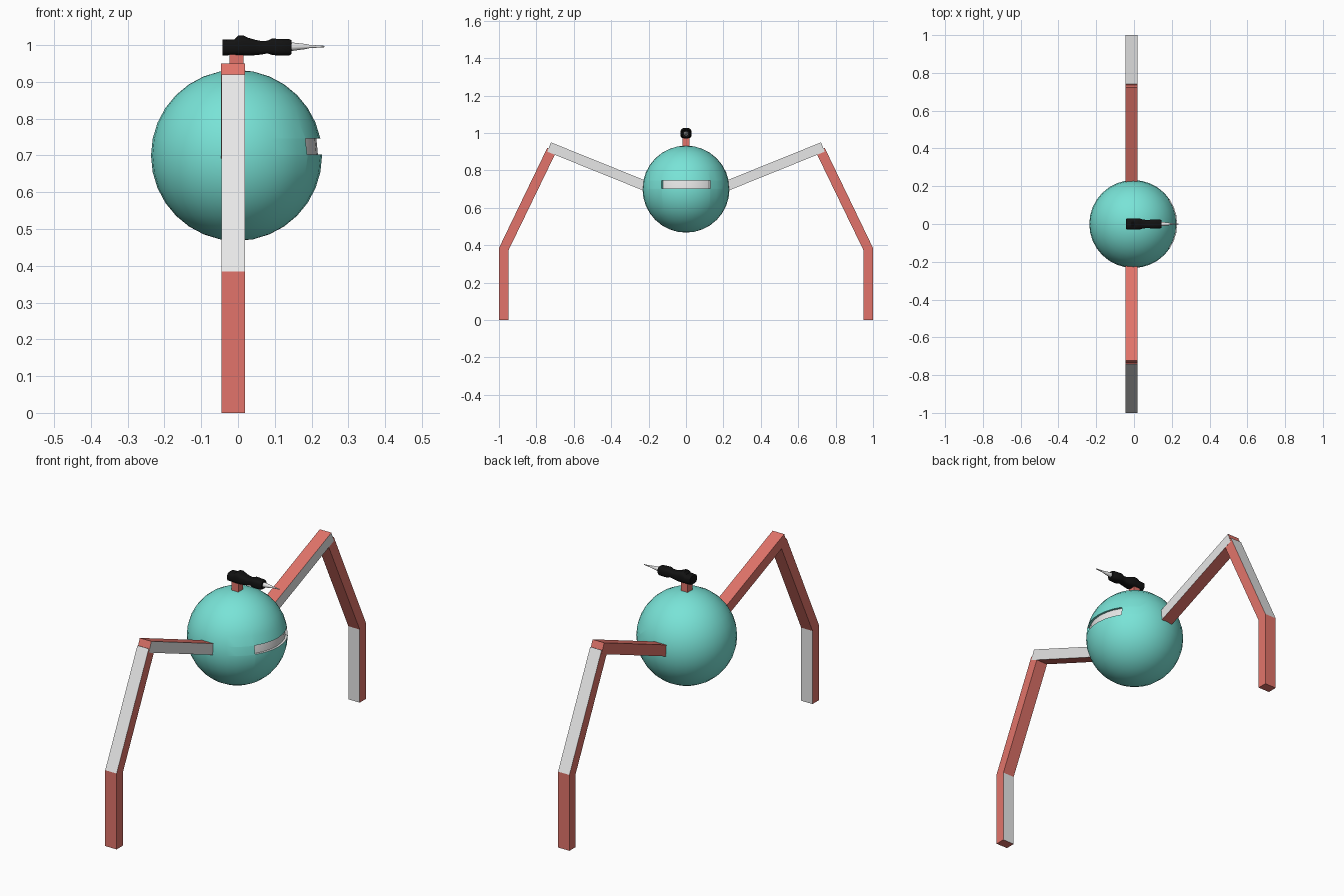
import bpy, bmesh, math
from mathutils import Vector

if "Cube" in bpy.data.objects:
    bpy.data.objects.remove(bpy.data.objects["Cube"])


def material(name, r, g, b):
    m = bpy.data.materials.new(name)
    m.diffuse_color = (r, g, b, 1)
    m.use_nodes = True
    m.node_tree.nodes["Principled BSDF"].inputs["Base Color"].default_value = m.diffuse_color
    return m


RED = material("coral red", 0.76, 0.175, 0.145)
GREY = material("light grey", 0.8, 0.8, 0.8)
TEAL = material("teal", 0.19, 0.77, 0.68)
BLACK = material("black", 0.006, 0.006, 0.006)


def finish(name, bm, mats):
    bmesh.ops.recalc_face_normals(bm, faces=bm.faces)
    me = bpy.data.meshes.new(name)
    bm.to_mesh(me)
    bm.free()
    for m in mats:
        me.materials.append(m)
    ob = bpy.data.objects.new(name, me)
    bpy.context.collection.objects.link(ob)
    return ob


def smooth(ob, angle):
    bpy.ops.object.select_all(action='DESELECT')
    ob.select_set(True)
    bpy.context.view_layer.objects.active = ob
    bpy.ops.object.shade_smooth_by_angle(angle=math.radians(angle))


def loft(bm, rings):
    """Skin a list of equal-length point rings and cap both ends."""
    vs = [[bm.verts.new(p) for p in ring] for ring in rings]
    n = len(vs[0])
    for a, b in zip(vs, vs[1:]):
        for i in range(n):
            bm.faces.new((a[i], a[(i + 1) % n], b[(i + 1) % n], b[i]))
    bm.faces.new(vs[0])
    bm.faces.new(vs[-1])


def limb(name, pairs, side, x0, x1, grey_rule):
    """Square bar through (outer, inner) yz point pairs; rule picks grey faces."""
    rings = [[(x0, -side * o[0], o[1]), (x1, -side * o[0], o[1]),
              (x1, -side * i[0], i[1]), (x0, -side * i[0], i[1])] for o, i in pairs]
    bm = bmesh.new()
    loft(bm, rings)
    bmesh.ops.recalc_face_normals(bm, faces=bm.faces)
    for f in bm.faces:
        n = f.normal
        if grey_rule(n.x, n.y * side, f.calc_center_median().z):
            f.material_index = 1
    finish(name, bm, [RED, GREY])


# Two mirrored legs: upper arm plus bent lower leg
for label, side in (("front", -1), ("back", 1)):
    limb(label + "_upper_arm",
         [((-0.722, 0.95), (-0.742, 0.90)), ((-0.19, 0.735), (-0.21, 0.685))],
         side, -0.046, 0.019, lambda x, y, z: x > 0.9)
    # shin is grey outside, foot is grey inside
    limb(label + "_lower_leg",
         [((-1.0, 0), (-0.95, 0)), ((-1.0, 0.385), (-0.95, 0.371)),
          ((-0.742, 0.92), (-0.695, 0.897))],
         side, -0.0455, 0.0185,
         lambda x, y, z: (y > 0.5 and z > 0.3) or (y < -0.5 and z < 0.3))

# Round body with a recessed visor slot on the right
C = Vector((-0.004, 0, 0.70))
bm = bmesh.new()
bmesh.ops.create_uvsphere(bm, u_segments=32, v_segments=16, radius=0.2325)
bmesh.ops.translate(bm, vec=C, verts=bm.verts)
for co, no in (((0, 0, 0.703), (0, 0, 1)), ((0, 0, 0.746), (0, 0, 1)),
               ((0, -0.13, 0), (0, 1, 0)), ((0, 0.13, 0), (0, 1, 0))):
    near = [f for f in bm.faces if f.calc_center_median().x > 0.12
            and 0.63 < f.calc_center_median().z < 0.80]
    geom = near + list({e for f in near for e in f.edges}) + list({v for f in near for v in f.verts})
    bmesh.ops.bisect_plane(bm, geom=geom, plane_co=co, plane_no=no, dist=1e-5)
slot = []
for f in bm.faces:
    c = f.calc_center_median()
    if c.x > 0.12 and abs(c.y) < 0.13 and 0.703 < c.z < 0.746:
        slot.append(f)
        f.material_index = 1
ext = bmesh.ops.extrude_face_region(bm, geom=slot)
for v in (g for g in ext["geom"] if isinstance(g, bmesh.types.BMVert)):
    d = v.co - C
    v.co -= Vector((d.x, d.y, 0)).normalized() * 0.011
bmesh.ops.delete(bm, geom=[f for f in slot if f.is_valid], context='FACES')
smooth(finish("body", bm, [TEAL, GREY]), 35)

# Neck block
bm = bmesh.new()
loft(bm, [[(-0.023, -0.019, z), (0.015, -0.019, z), (0.015, 0.019, z), (-0.023, 0.019, z)]
          for z in (0.90, 0.978)])
finish("neck", bm, [RED])


def turned(name, sections, mat, k, angle, n=16):
    """Loft rounded cross-sections (x, z low, z high, half width) along x."""
    def pw(t):
        return math.copysign(abs(t) ** k, t)
    rings = []
    for x, lo, hi, w in sections:
        angs = [2 * math.pi * (i + 0.5) / n for i in range(n)]
        rings.append([(x, w * pw(math.cos(a)), (lo + hi) / 2 + (hi - lo) / 2 * pw(math.sin(a)))
                      for a in angs])
    bm = bmesh.new()
    loft(bm, rings)
    smooth(finish(name, bm, [mat]), angle)


# Tool on top: dark grip and slim tapered tip
turned("tool_grip", [
    (-0.042, 0.972, 1.015, 0.028), (-0.010, 0.972, 1.016, 0.030),
    (0.000, 0.971, 1.026, 0.030), (0.014, 0.971, 1.027, 0.030),
    (0.028, 0.971, 1.020, 0.030), (0.045, 0.972, 1.015, 0.025),
    (0.064, 0.974, 1.011, 0.022), (0.080, 0.977, 1.012, 0.021),
    (0.092, 0.973, 1.018, 0.025), (0.110, 0.971, 1.017, 0.025),
    (0.140, 0.972, 1.016, 0.023), (0.146, 0.976, 1.013, 0.019)], BLACK, 0.6, 35)
turned("tool_tip", [
    (0.140, 0.983, 1.008, 0.0125), (0.150, 0.984, 1.007, 0.0115),
    (0.185, 0.989, 1.003, 0.007), (0.192, 0.991, 1.001, 0.005),
    (0.235, 0.994, 0.998, 0.002)], GREY, 1.0, 35, 12)
